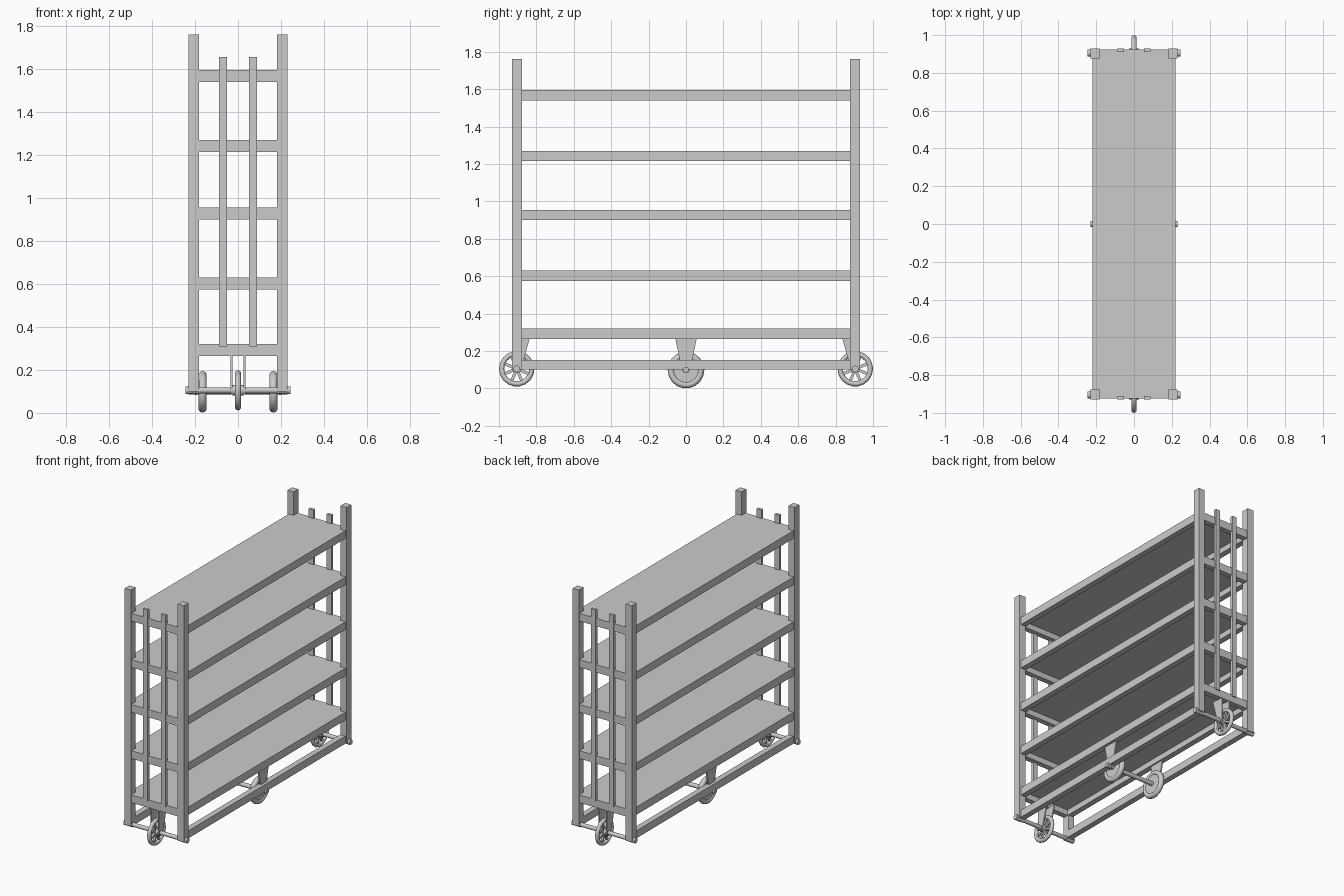
import bpy, bmesh, math
from mathutils import Matrix

if "Cube" in bpy.data.objects:
    bpy.data.objects.remove(bpy.data.objects["Cube"])


def finish(name, bm, smooth=False):
    bmesh.ops.recalc_face_normals(bm, faces=bm.faces)
    me = bpy.data.meshes.new(name)
    bm.to_mesh(me)
    bm.free()
    ob = bpy.data.objects.new(name, me)
    bpy.context.collection.objects.link(ob)
    if smooth:
        bpy.context.view_layer.objects.active = ob
        ob.select_set(True)
        bpy.ops.object.shade_smooth_by_angle(angle=math.radians(40))
        ob.select_set(False)
    return ob


def box(name, x0, x1, y0, y1, z0, z1):
    bm = bmesh.new()
    m = Matrix.Translation(((x0+x1)/2, (y0+y1)/2, (z0+z1)/2)) @ Matrix.Diagonal((x1-x0, y1-y0, z1-z0, 1))
    bmesh.ops.create_cube(bm, size=1, matrix=m)
    return finish(name, bm)


def x_cylinder(name, x0, x1, y, z, r, n=16):
    bm = bmesh.new()
    m = Matrix.Translation(((x0+x1)/2, y, z)) @ Matrix.Rotation(math.pi/2, 4, 'Y')
    bmesh.ops.create_cone(bm, cap_ends=True, segments=n, radius1=r, radius2=r, depth=x1-x0, matrix=m)
    return finish(name, bm, True)


def plate(name, x, t, pts):
    """Flat plate with a (y, z) outline, extruded along x."""
    bm = bmesh.new()
    f = bm.faces.new([bm.verts.new((x-t/2, y, z)) for y, z in pts])
    r = bmesh.ops.extrude_face_region(bm, geom=[f])
    bmesh.ops.translate(bm, vec=(t, 0, 0), verts=[v for v in r['geom'] if isinstance(v, bmesh.types.BMVert)])
    return finish(name, bm)


def lathe(name, x, y, z, profile, n):
    """Closed (radius, x) profile spun about the x axis."""
    bm = bmesh.new()
    rings = []
    for i in range(n):
        a = 2*math.pi*i/n
        rings.append([bm.verts.new((x+px, y+r*math.cos(a), z+r*math.sin(a))) for r, px in profile])
    k = len(profile)
    for i in range(n):
        a, b = rings[i], rings[(i+1) % n]
        for j in range(k):
            bm.faces.new((a[j], a[(j+1) % k], b[(j+1) % k], b[j]))
    return finish(name, bm, True)


def tyre(name, x, y, z, outer, tube, half):
    prof = [(outer-tube+tube*math.cos(t), half*math.sin(t)) for t in (2*math.pi*i/10 for i in range(10))]
    return lathe(name, x, y, z, prof, 18)


SHELVES = [0.265, 0.575, 0.90, 1.215, 1.54]
H = 0.055

# Corner posts
for sx in (-1, 1):
    for sy in (-1, 1):
        cx, cy = sx*0.206, sy*0.903
        box("corner_post", cx-0.024, cx+0.024, cy-0.026, cy+0.026, 0.10, 1.76)

# Shelves with side and end rails
for z in SHELVES:
    box("shelf_panel", -0.182, 0.182, -0.89, 0.89, z+H-0.015, z+H)
    for s in (-1, 1):
        a, b = sorted((s*0.18, s*0.22))
        box("shelf_side_rail", a, b, -0.88, 0.88, z, z+H)
        a, b = sorted((s*0.885, s*0.923))
        box("shelf_end_rail", -0.184, 0.184, a, b, z, z+H)

for s in (-1, 1):
    # Lower side rails
    a, b = sorted((s*0.18, s*0.22))
    box("lower_side_rail", a, b, -0.88, 0.88, 0.10, 0.153)
    # Upright end slats
    a, b = sorted((s*0.91, s*0.93))
    for x in (-0.07, 0.07):
        box("end_slat", x-0.018, x+0.018, a, b, 0.31, 1.655)

    # End axle with caps, fork and spoked wheel
    y, z = s*0.905, 0.105
    x_cylinder("end_axle", -0.24, 0.24, y, z, 0.014)
    for c in (-1, 1):
        a, b = sorted((c*0.18, c*0.245))
        x_cylinder("axle_cap", a, b, y, z, 0.018)
        plate("end_fork", c*0.03, 0.008,
              [(s*0.925, 0.27), (s*0.835, 0.27), (s*0.882, 0.10), (s*0.895, 0.085), (s*0.915, 0.085), (s*0.925, 0.10)])
    x_cylinder("end_wheel_hub", -0.026, 0.026, y, z, 0.024)
    tyre("end_wheel_rim", 0, y, z, 0.095, 0.014, 0.014)
    for i in range(8):
        bm = bmesh.new()
        m = (Matrix.Translation((0, y, z)) @ Matrix.Rotation(2*math.pi*(i+0.5)/8, 4, 'X')
             @ Matrix.Translation((0, 0, 0.047)) @ Matrix.Diagonal((0.014, 0.016, 0.062, 1)))
        bmesh.ops.create_cube(bm, size=1, matrix=m)
        finish("end_wheel_spoke", bm)

    # Middle disc wheel and bracket
    x = s*0.165
    tyre("middle_wheel_tyre", x, 0, 0.098, 0.098, 0.018, 0.019)
    x_cylinder("middle_wheel_disc", x-0.012, x+0.012, 0, 0.098, 0.084, 18)
    plate("middle_bracket", s*0.195, 0.01,
          [(-0.058, 0.27), (0.058, 0.27), (0.022, 0.10), (0.012, 0.084), (-0.012, 0.084), (-0.022, 0.10)])

# Middle axle
x_cylinder("middle_axle", -0.23, 0.23, 0, 0.10, 0.015)
